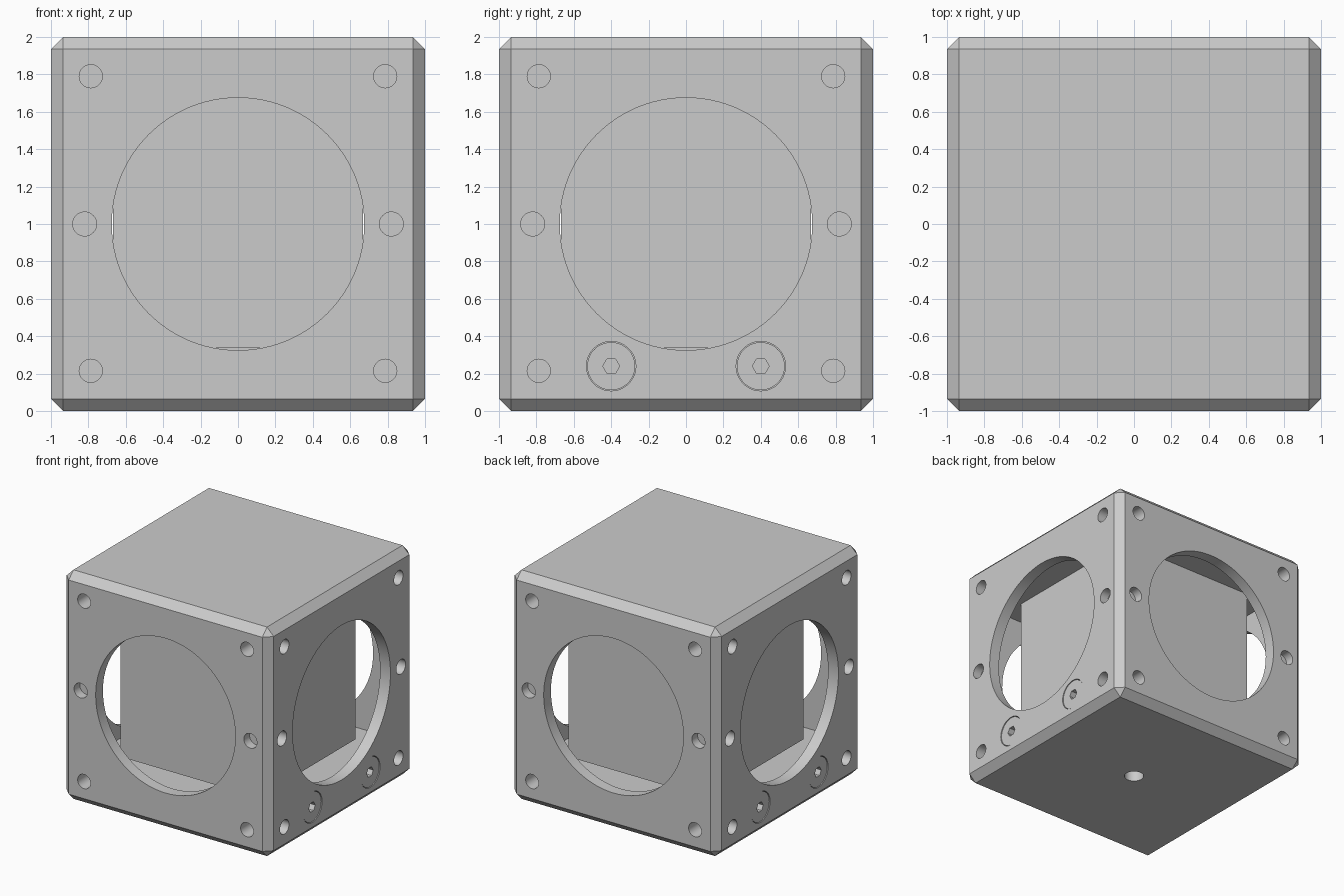
import bpy, math
from math import pi

if "Cube" in bpy.data.objects:
    bpy.data.objects.remove(bpy.data.objects["Cube"])

SIDES = [i * pi / 2 for i in range(4)]   # front, right, back, left


def box(name, size, z0, z1):
    bpy.ops.mesh.primitive_cube_add(size=1, location=(0, 0, (z0 + z1) / 2))
    o = bpy.context.object
    o.name = name
    o.scale = (size, size, z1 - z0)
    bpy.ops.object.transform_apply(location=True, rotation=False, scale=True)
    return o


def face_cyl(name, side, u, z, r, d0, d1, n=32):
    """Cylinder normal to a side face; u runs along the face, d is depth from centre."""
    a = side - pi / 2
    d = (d0 + d1) / 2
    loc = (d * math.cos(a) - u * math.sin(a), d * math.sin(a) + u * math.cos(a), z)
    bpy.ops.mesh.primitive_cylinder_add(vertices=n, radius=r, depth=d1 - d0,
                                        location=loc, rotation=(0, pi / 2, a))
    o = bpy.context.object
    o.name = name
    return o


def cut(target, cutters):
    for c in cutters:
        c.hide_render = True
        m = target.modifiers.new("cut", 'BOOLEAN')
        m.operation = 'DIFFERENCE'
        m.solver = 'EXACT'
        m.object = c
        bpy.context.view_layer.objects.active = target
        bpy.ops.object.modifier_apply(modifier=m.name)
        bpy.data.objects.remove(c, do_unlink=True)


def smooth(o):
    bpy.ops.object.select_all(action='DESELECT')
    o.select_set(True)
    bpy.context.view_layer.objects.active = o
    bpy.ops.object.shade_smooth_by_angle(angle=math.radians(30))


# Chamfered housing
housing = box("housing", 2, 0, 2)
bev = housing.modifiers.new("chamfer", 'BEVEL')
bev.width = 0.065
bev.segments = 1
bpy.ops.object.modifier_apply(modifier=bev.name)

# Hollow inside, then the four ports
cut(housing, [box("cavity_cutter", 1.8, 0.31, 1.70)])
cut(housing, [face_cyl("port_cutter", s, 0, 1.0, 0.675, 0.8, 1.2, 96) for s in SIDES])

# Blind rod and pin holes round each port
for s in SIDES:
    holes = [(u, z, 0.062, 0.86) for u in (-0.787, 0.787) for z in (0.215, 1.79)]
    holes += [(u, 1.0, 0.064, 0.92) for u in (-0.82, 0.82)]
    cut(housing, [face_cyl("hole_cutter", s, u, z, r, d, 1.1) for u, z, r, d in holes])

# Counterbores for the side screws, and the central mounting hole underneath
for s in (pi / 2, -pi / 2):
    cut(housing, [face_cyl("bore_cutter", s, u, 0.24, 0.132, 0.93, 1.1, 48) for u in (-0.4, 0.4)])
bpy.ops.mesh.primitive_cylinder_add(vertices=32, radius=0.08, depth=0.4, location=(0, 0, 0))
cut(housing, [bpy.context.object])
smooth(housing)

# Flush socket screws on the left and right sides
for s, label in ((pi / 2, "right"), (-pi / 2, "left")):
    for u in (-0.4, 0.4):
        screw = face_cyl("socket_screw_" + label, s, u, 0.24, 0.128, 0.91, 0.995, 48)
        cut(screw, [face_cyl("hex_cutter", s, u, 0.24, 0.045, 0.94, 1.1, 6)])
        smooth(screw)

# Glass cube on its pad
box("mounting_pad", 1.1, 0.30, 0.336)
box("optic_cube", 1.334, 0.336, 1.71)
